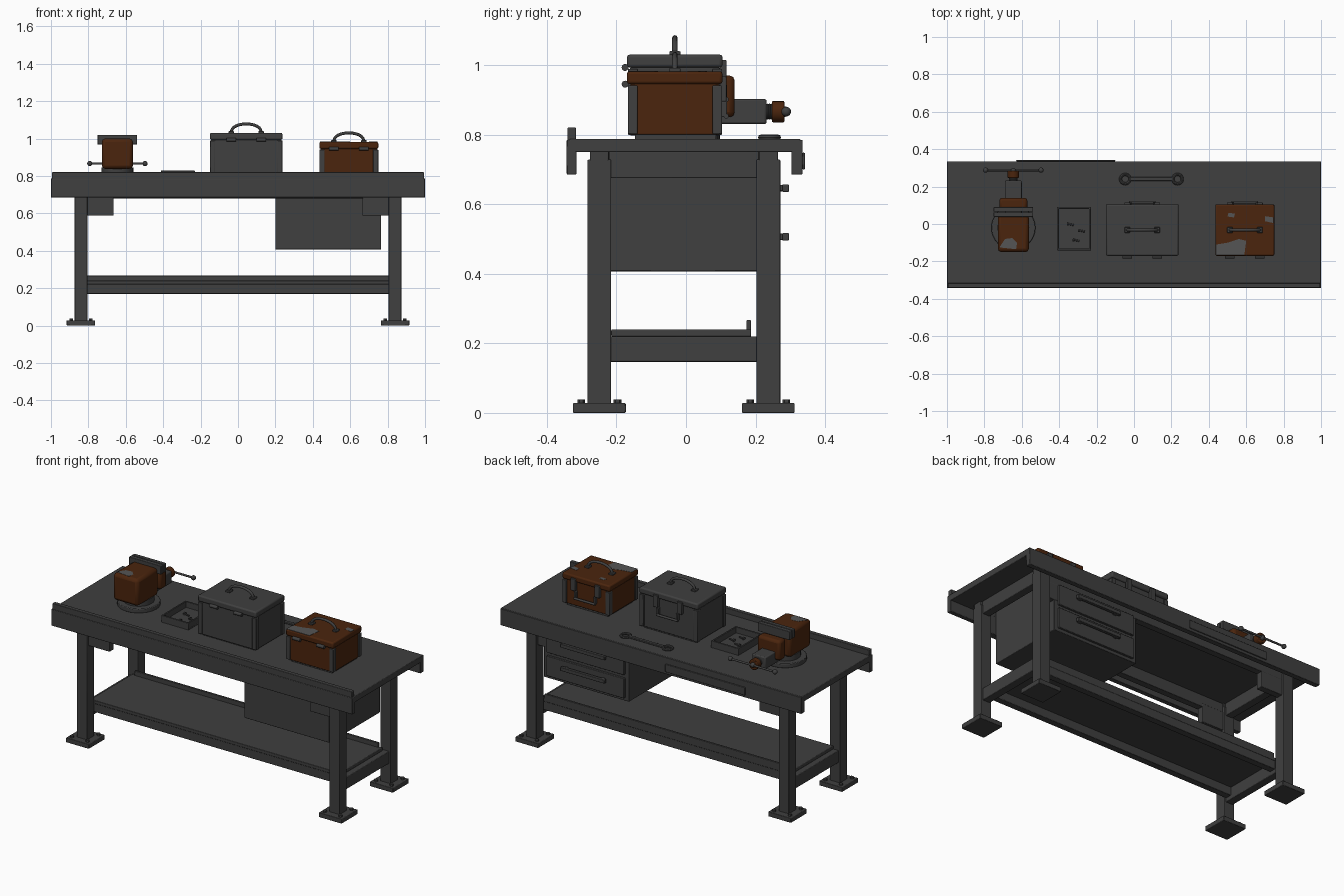
import bpy, math
from mathutils import Vector

if "Cube" in bpy.data.objects:
    bpy.data.objects.remove(bpy.data.objects["Cube"])


def material(name, rgb):
    m = bpy.data.materials.new(name)
    m.use_nodes = True
    m.diffuse_color = (*rgb, 1)
    m.node_tree.nodes["Principled BSDF"].inputs["Base Color"].default_value = (*rgb, 1)
    return m


STEEL = material("dark_steel", (0.05, 0.05, 0.05))
RUST = material("rust_red_paint", (0.07, 0.018, 0.004))
BARE = material("worn_bare_metal", (0.09, 0.09, 0.09))


def finish(ob, name, mat, bevel=0.0):
    ob.name = name
    ob.data.materials.append(mat)
    if bevel:
        mod = ob.modifiers.new("Bevel", "BEVEL")
        mod.width, mod.segments, mod.limit_method = bevel, 2, "ANGLE"
    bpy.ops.object.shade_smooth_by_angle(angle=math.radians(35))
    return ob


def box(name, x, y, z, mat=STEEL, bevel=0.003):
    """Box from (min, max) ranges."""
    bpy.ops.mesh.primitive_cube_add(size=1, location=[sum(r) / 2 for r in (x, y, z)])
    ob = bpy.context.object
    ob.scale = [r[1] - r[0] for r in (x, y, z)]
    bpy.ops.object.transform_apply(location=False, rotation=False, scale=True)
    return finish(ob, name, mat, bevel)


def rod(name, a, b, r, mat=STEEL, sides=16, bevel=0.0):
    """Cylinder between two points."""
    a, b = Vector(a), Vector(b)
    bpy.ops.mesh.primitive_cylinder_add(vertices=sides, radius=r, depth=(b - a).length,
                                        location=(a + b) / 2)
    ob = bpy.context.object
    ob.rotation_euler = (b - a).to_track_quat("Z", "Y").to_euler()
    return finish(ob, name, mat, bevel)


def ball(name, p, r, mat=STEEL):
    bpy.ops.mesh.primitive_uv_sphere_add(segments=14, ring_count=8, radius=r, location=p)
    return finish(bpy.context.object, name, mat)


def ring(name, p, R, r, rot=(0, 0, 0), mat=STEEL):
    bpy.ops.mesh.primitive_torus_add(major_radius=R, minor_radius=r, major_segments=24,
                                     minor_segments=8, location=p, rotation=rot)
    return finish(bpy.context.object, name, mat)


def plate(name, pts, z, mat=BARE):
    """Thin flat patch from an outline."""
    n = len(pts)
    verts = [(px, py, h) for h in (z, z + 0.002) for px, py in pts]
    faces = [list(range(n))[::-1], list(range(n, 2 * n))]
    faces += [[i, (i + 1) % n, n + (i + 1) % n, n + i] for i in range(n)]
    me = bpy.data.meshes.new(name)
    me.from_pydata(verts, [], faces)
    me.materials.append(mat)
    bpy.context.collection.objects.link(bpy.data.objects.new(name, me))


def arch(name, cx, y, z, half, rise, r):
    """Curved carrying handle along x."""
    cu = bpy.data.curves.new(name, "CURVE")
    cu.dimensions, cu.bevel_depth, cu.bevel_resolution, cu.use_fill_caps = "3D", r, 2, True
    sp = cu.splines.new("POLY")
    sp.points.add(12)
    for i, p in enumerate(sp.points):
        t = math.pi * i / 12
        p.co = (cx - half * math.cos(t), y, z + rise * math.sin(t) ** 0.8, 1)
    cu.materials.append(STEEL)
    bpy.context.collection.objects.link(bpy.data.objects.new(name, cu))


# Worktop with hanging lips and front rail
box("worktop", (-1, 1), (-0.335, 0.33), (0.75, 0.787))
box("front_lip", (-1, 1), (-0.343, -0.315), (0.685, 0.785))
box("back_lip", (-1, 1), (0.303, 0.335), (0.685, 0.785))
box("front_rail", (-0.995, 0.995), (-0.341, -0.316), (0.78, 0.82))
box("back_plate", (-0.63, -0.10), (0.334, 0.342), (0.70, 0.748))

# Legs, feet, bolts and gussets
for sx, side in ((-1, "right"), (1, "left")):
    for y0, y1, end in ((-0.283, -0.215, "front"), (0.202, 0.271, "back")):
        tag = f"{end}_{side}"
        xs = sorted((sx * 0.805, sx * 0.873))
        cx, cy = sx * 0.84, (y0 + y1) / 2
        box("leg_" + tag, xs, (y0, y1), (0.02, 0.728))
        box("leg_cap_" + tag, xs, (y0 + 0.007, y1 - 0.007), (0.72, 0.755))
        box("foot_" + tag, (cx - 0.076, cx + 0.076), (cy - 0.076, cy + 0.076), (0, 0.028))
        for bx in (-0.052, 0.052):
            for by in (-0.052, 0.052):
                rod("foot_bolt", (cx + bx, cy + by, 0.02), (cx + bx, cy + by, 0.039), 0.011, sides=6)
        box("gusset_" + tag, sorted((sx * 0.665, sx * 0.81)), (cy - 0.02, cy + 0.02), (0.588, 0.70))
    xs = sorted((sx * 0.815, sx * 0.863))
    box("upper_side_rail_" + side, xs, (-0.22, 0.21), (0.675, 0.752))
    box("lower_side_rail_" + side, xs, (-0.22, 0.21), (0.147, 0.22))

# Long rails and lower shelf
for y, end in ((-0.25, "front"), (0.237, "back")):
    box("upper_rail_" + end, (-0.81, 0.81), (y - 0.02, y + 0.02), (0.68, 0.752))
for y, end in ((-0.195, "front"), (0.167, "back")):
    box("shelf_rail_" + end, (-0.82, 0.82), (y - 0.02, y + 0.02), (0.17, 0.222))
box("shelf", (-0.83, 0.83), (-0.215, 0.187), (0.22, 0.24))
box("shelf_lip", (-0.81, 0.81), (0.174, 0.187), (0.23, 0.267))

# Drawer cabinet, opening to the back
box("drawer_cabinet", (0.20, 0.765), (-0.225, 0.255), (0.407, 0.752))
for z in (0.485, 0.625):
    box("drawer_front", (0.225, 0.74), (0.25, 0.268), (z - 0.06, z + 0.06))
    box("drawer_handle", (0.335, 0.63), (0.277, 0.296), (z + 0.01, z + 0.032))
    for x in (0.36, 0.605):
        box("handle_post", (x - 0.012, x + 0.012), (0.26, 0.285), (z + 0.012, z + 0.03))


def toolbox(tag, x0, x1, zb, zl, zt, paint, half, rise):
    y0, y1 = -0.167, 0.102
    cx, cy = (x0 + x1) / 2, -0.032
    box(tag + "_base", (x0 + 0.02, x1 - 0.02), (y0 + 0.02, y1 - 0.015), (0.785, zb + 0.01))
    box(tag + "_body", (x0 + 0.006, x1 - 0.006), (y0 + 0.006, y1 - 0.006), (zb, zl), paint)
    box(tag + "_lid", (x0, x1), (y0 - 0.003, y1 + 0.003), (zl, zt), paint, 0.008)
    for ax in (x0 + 0.014, x1 - 0.014):
        for ay in (y0 + 0.014, y1 - 0.012):
            box(tag + "_corner", (ax - 0.014, ax + 0.014), (ay - 0.014, ay + 0.014), (zb + 0.002, zl - 0.004))
    for s in (-0.08, 0.08):
        hx = cx + s
        rod(tag + "_hinge", (hx - 0.025, y0 - 0.008, zl), (hx + 0.025, y0 - 0.008, zl), 0.01)
        box(tag + "_latch", (hx - 0.016, hx + 0.016), (y1 - 0.005, y1 + 0.014), (zl - 0.05, zl + 0.022))
        box(tag + "_handle_foot", (cx + s * half / 0.08 - 0.014, cx + s * half / 0.08 + 0.014),
            (cy - 0.016, cy + 0.016), (zt - 0.002, zt + 0.01))
        box(tag + "_bail_arm", (cx + s * 0.8 - 0.006, cx + s * 0.8 + 0.006),
            (y1 - 0.005, y1 + 0.016), (zl - 0.095, zl - 0.05))
    rod(tag + "_bail_bar", (cx - 0.07, y1 + 0.014, zl - 0.092), (cx + 0.07, y1 + 0.014, zl - 0.092), 0.007)
    arch(tag + "_handle", cx, cy, zt, half, rise, 0.008)


toolbox("steel_toolbox", -0.15, 0.238, 0.797, 0.993, 1.03, STEEL, 0.08, 0.048)
toolbox("red_toolbox", 0.435, 0.75, 0.80, 0.945, 0.982, RUST, 0.08, 0.048)

# Worn paint on the red lid
plate("lid_wear_corner", [(0.438, -0.165), (0.59, -0.165), (0.60, -0.09), (0.56, -0.08),
                          (0.50, -0.10), (0.438, -0.11)], 0.981)
plate("lid_wear_side", [(0.70, 0.015), (0.745, 0.005), (0.747, 0.035), (0.70, 0.042)], 0.981)
plate("lid_wear_spot", [(0.50, 0.04), (0.535, 0.035), (0.54, 0.055), (0.505, 0.06)], 0.981)

# Bench vise
VX = -0.645
rod("vise_base", (VX, -0.02, 0.785), (VX, -0.02, 0.812), 0.118, sides=32, bevel=0.004)
rod("vise_swivel", (VX, -0.02, 0.81), (VX, -0.02, 0.845), 0.085, sides=32)
box("vise_body", (VX - 0.083, VX + 0.083), (-0.15, 0.052), (0.838, 1.0), RUST, 0.018)
box("vise_moving_jaw", (VX - 0.075, VX + 0.075), (0.078, 0.14), (0.85, 0.97), RUST, 0.015)
for y in (0.05, 0.078):
    box("vise_jaw_plate", (VX - 0.106, VX + 0.106), (y - 0.012, y + 0.012), (0.968, 1.02))
box("vise_slide", (VX - 0.045, VX + 0.045), (0.0, 0.232), (0.83, 0.902), bevel=0.006)
rod("vise_screw", (VX, 0.22, 0.866), (VX, 0.26, 0.866), 0.02)
for i in range(3):
    ring("screw_thread", (VX, 0.234 + i * 0.006, 0.866), 0.02, 0.003, (math.pi / 2, 0, 0))
rod("vise_screw_head", (VX, 0.247, 0.866), (VX, 0.283, 0.866), 0.031, RUST, 16, 0.004)
ball("vise_screw_end", (VX, 0.284, 0.866), 0.015)
rod("vise_handle", (VX - 0.145, 0.288, 0.866), (VX + 0.145, 0.288, 0.866), 0.006)
for s in (-0.148, 0.148):
    ball("vise_handle_knob", (VX + s, 0.288, 0.866), 0.014)
plate("vise_wear", [(-0.72, -0.125), (-0.63, -0.135), (-0.625, -0.10), (-0.65, -0.075),
                    (-0.69, -0.08)], 0.999)

# Parts tray with loose screws
box("tray_floor", (-0.41, -0.23), (-0.14, 0.09), (0.785, 0.793))
for x in (-0.407, -0.236):
    box("tray_side", (x - 0.005, x + 0.005), (-0.14, 0.09), (0.785, 0.828), bevel=0.002)
for y in (-0.136, 0.086):
    box("tray_end", (-0.41, -0.23), (y - 0.005, y + 0.005), (0.785, 0.828), bevel=0.002)
for x, y in ((-0.35, 0.0), (-0.29, -0.035), (-0.32, -0.085)):
    rod("loose_screw", (x, y, 0.798), (x + 0.028, y - 0.006, 0.798), 0.005, sides=8)
    rod("screw_head", (x - 0.008, y + 0.001, 0.799), (x, y, 0.799), 0.01, sides=6)

# Ring spanner
for x in (-0.047, 0.233):
    ring("spanner_ring", (x, 0.24, 0.792), 0.025, 0.008)
box("spanner_bar", (-0.02, 0.206), (0.23, 0.25), (0.786, 0.797))
